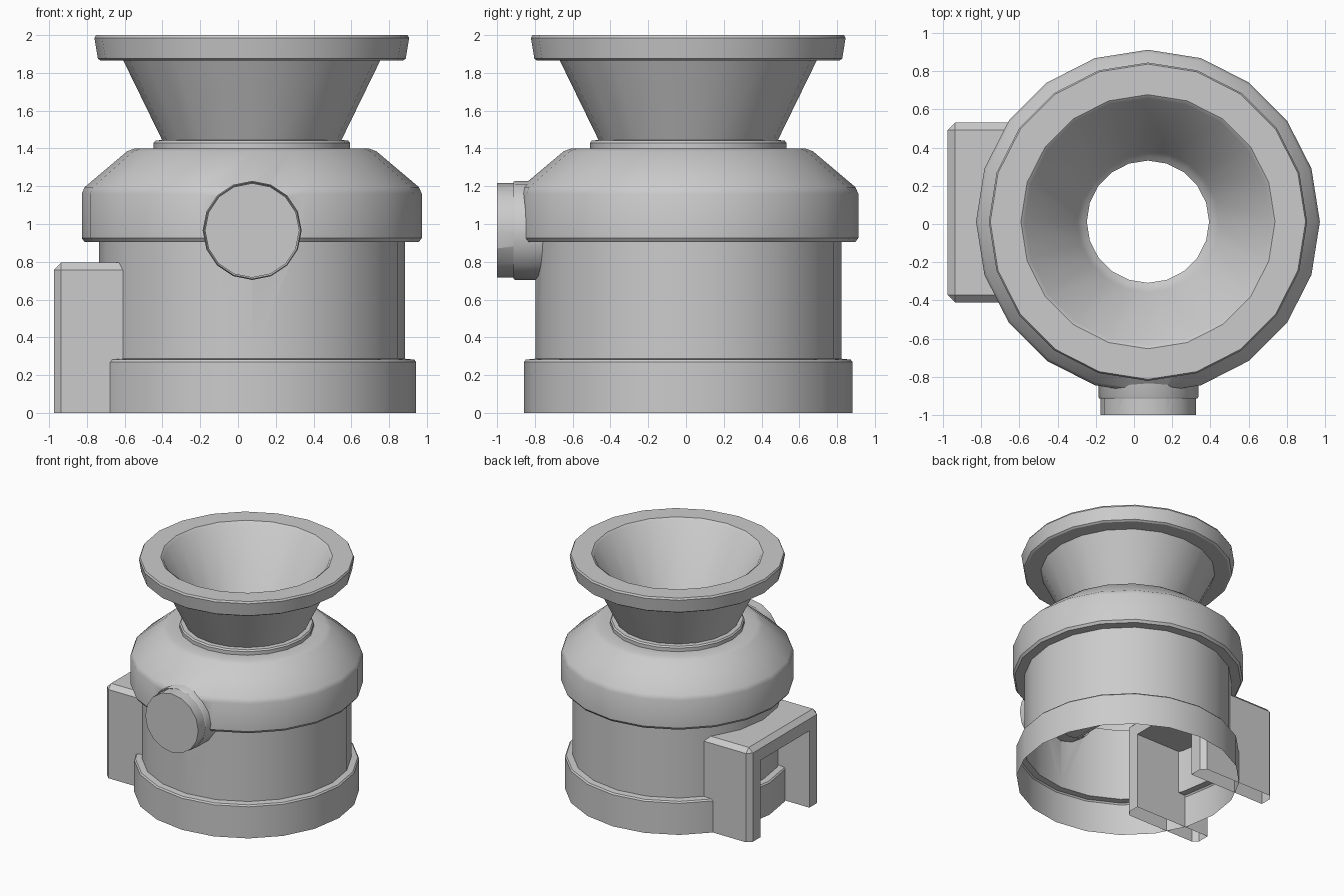
import bpy, bmesh, math
from mathutils import Vector

if "Cube" in bpy.data.objects:
    bpy.data.objects.remove(bpy.data.objects["Cube"])

AXIS = Vector((0.073, 0.012, 0))
GAUGE = Vector((0.075, 0, 0.966))
GREY = (0.6, 0.6, 0.6, 1)

grey = bpy.data.materials.new("plain grey")
grey.use_nodes = True
grey.diffuse_color = GREY
grey.node_tree.nodes["Principled BSDF"].inputs["Base Color"].default_value = GREY


def finish(name, bm, angle=32):
    """Turn a bmesh into a smooth shaded object that keeps its sharp edges."""
    mesh = bpy.data.meshes.new(name)
    bm.to_mesh(mesh)
    bm.free()
    mesh.materials.append(grey)
    mesh.shade_smooth()
    mesh.set_sharp_from_angle(angle=math.radians(angle))
    obj = bpy.data.objects.new(name, mesh)
    bpy.context.collection.objects.link(obj)
    return obj


def lathe(name, profile, sides, place):
    """Revolve (radius, height) points; place maps local x, y, z to the model."""
    bm = bmesh.new()
    rings = []
    for r, h in profile:
        if r == 0:
            rings.append([bm.verts.new(place(0, 0, h))] * sides)
            continue
        turn = [math.tau * i / sides for i in range(sides)]
        rings.append([bm.verts.new(place(r * math.cos(a), r * math.sin(a), h)) for a in turn])
    for low, high in zip(rings, rings[1:]):
        for i in range(sides):
            j = (i + 1) % sides
            bm.faces.new(dict.fromkeys((low[i], low[j], high[j], high[i])))
    return finish(name, bm)


def upright(x, y, z):
    return AXIS + Vector((x, y, z))


def facing_front(x, y, z):
    return GAUGE + Vector((y, -z, x))


# Turned body, one open shell from the base up to the funnel throat
parts = {
    "base_ring": [(.87, 0), (.87, .27), (.86, .282), (.81, .287)],
    "lower_body": [(.81, .287), (.81, .905)],
    "shoulder": [(.81, .905), (.885, .905), (.9, .925), (.9, 1.16), (.885, 1.195),
                 (.66, 1.385), (.62, 1.4), (.52, 1.4)],
    "collar": [(.52, 1.4), (.52, 1.43), (.51, 1.442), (.47, 1.445)],
    "funnel_outside": [(.475, 1.445), (.68, 1.865)],
    "funnel_rim": [(.68, 1.865), (.8, 1.865), (.815, 1.875), (.833, 1.985),
                   (.825, 2), (.665, 2)],
    "funnel_inside": [(.665, 2), (.645, 1.985), (.37, 1.45), (.345, 1.42), (.32, 1.4)],
}
shell = {name: lathe(name, profile, 20, upright) for name, profile in parts.items()}

# Gauge: rounded housing with a hollow dish
R = .262
dish = [(R * .96 * math.cos(t), .905 - .13 * math.sin(t))
        for t in (math.pi / 2 * k / 6 for k in range(6))]
lathe("gauge", [(R, .7), (R, .905), (R * .98, .914)] + dish + [(0, .775)], 16, facing_front)

# Opening in the shell behind the gauge
cutter = lathe("gauge_cutter", [(0, .5), (.25, .5), (.25, 1), (0, 1)], 16, facing_front)
cutter.hide_render = True
cutter.hide_set(True)
cutter.display_type = 'WIRE'
for name in ("lower_body", "shoulder"):
    cut = shell[name].modifiers.new("gauge opening", 'BOOLEAN')
    cut.operation = 'DIFFERENCE'
    cut.solver = 'EXACT'
    cut.object = cutter

# Gauge needle: round hub tapering to a point
bm = bmesh.new()
tilt = math.atan2(.08, .16)
outline = [(.18, 0)] + [(.042 * math.cos(a), .042 * math.sin(a))
                        for a in (math.radians(40 + 28 * k) for k in range(11))]
outline.insert(1, (.06, .016))
outline.append((.06, -.016))
verts = [bm.verts.new((.066 + u * math.cos(tilt) - v * math.sin(tilt), -.91,
                       .966 + u * math.sin(tilt) + v * math.cos(tilt))) for u, v in outline]
face = bm.faces.new(verts)
grown = bmesh.ops.extrude_face_region(bm, geom=[face], use_keep_orig=True)
back = [g for g in grown["geom"] if isinstance(g, bmesh.types.BMVert)]
bmesh.ops.translate(bm, verts=back, vec=(0, .14, 0))
bmesh.ops.recalc_face_normals(bm, faces=bm.faces)
finish("gauge_needle", bm)

# Side bracket: chamfered arch with open feet, running into the body
bm = bmesh.new()
T = .14
front, rear, top = -.41, .53, .795
arch = [(front, 0), (front, top), (rear, top), (rear, 0),
        (rear - T, 0), (rear - T, top - T), (front + T, top - T), (front + T, 0)]
face = bm.faces.new([bm.verts.new((-.975, y, z)) for y, z in arch])
grown = bmesh.ops.extrude_face_region(bm, geom=[face], use_keep_orig=True)
inner = [g for g in grown["geom"] if isinstance(g, bmesh.types.BMVert)]
bmesh.ops.translate(bm, verts=inner, vec=(.715, 0, 0))
bmesh.ops.recalc_face_normals(bm, faces=bm.faces)
feet = [f for f in bm.faces if all(v.co.z < .001 for v in f.verts)]
bmesh.ops.delete(bm, geom=feet, context='FACES')
outer = [e for e in bm.edges if not e.is_boundary and all(
    v.co.y in (min(w.co.y for w in bm.verts), max(w.co.y for w in bm.verts)) for v in e.verts)]
bmesh.ops.bevel(bm, geom=outer, offset=.038, segments=1, affect='EDGES')
finish("side_bracket", bm, 30)
